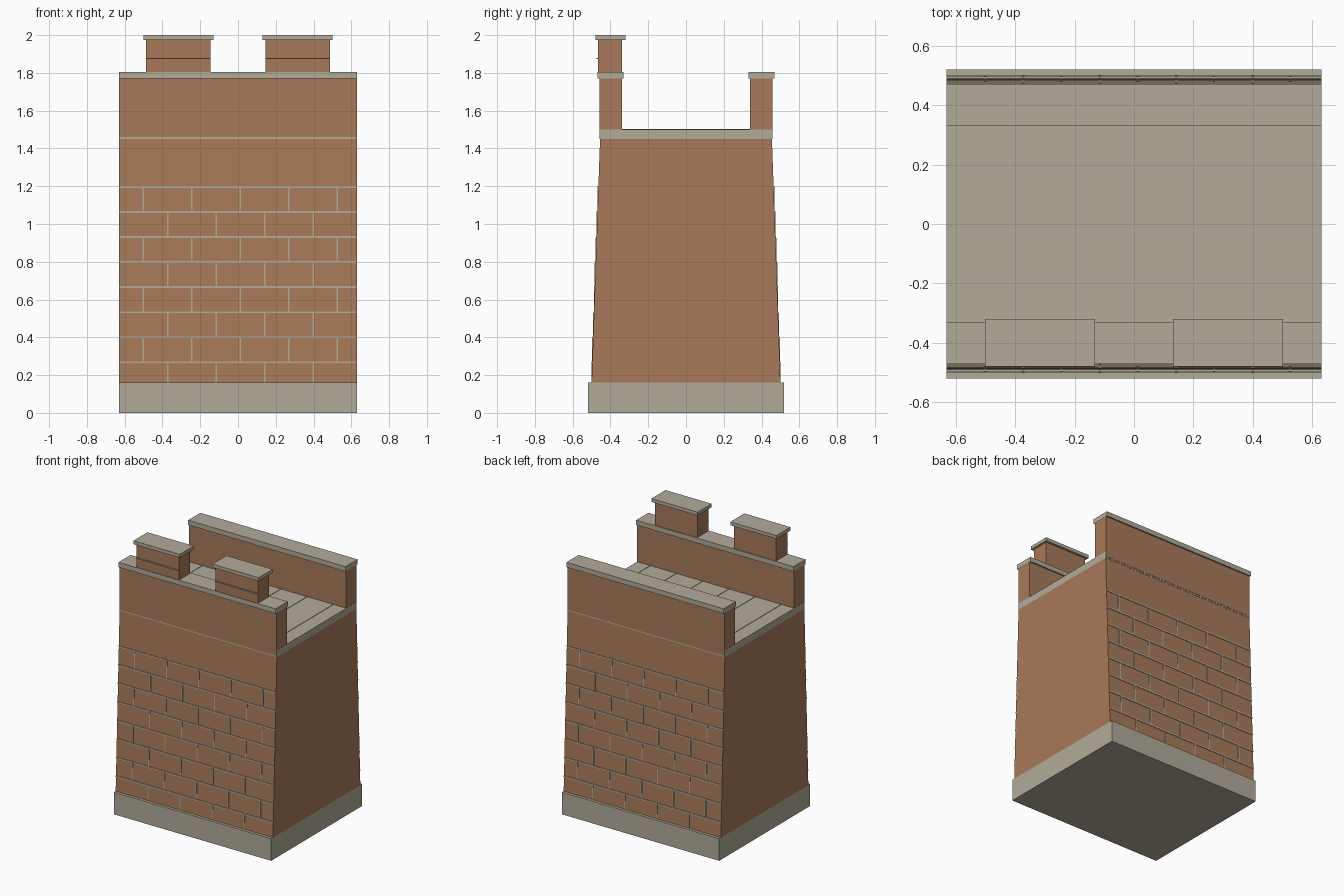
import bpy, bmesh

if "Cube" in bpy.data.objects:
    bpy.data.objects.remove(bpy.data.objects["Cube"])


def material(name, rgb):
    m = bpy.data.materials.new(name)
    m.diffuse_color = (*rgb, 1)
    m.use_nodes = True
    m.node_tree.nodes["Principled BSDF"].inputs["Base Color"].default_value = m.diffuse_color
    return m


BRICK = material("brick", (0.392, 0.195, 0.102))
STONE = material("pale_stone", (0.445, 0.407, 0.323))


def finish(name, bm, mat):
    me = bpy.data.meshes.new(name)
    bmesh.ops.recalc_face_normals(bm, faces=bm.faces)
    bm.to_mesh(me)
    bm.free()
    me.materials.append(mat)
    ob = bpy.data.objects.new(name, me)
    bpy.context.collection.objects.link(ob)
    return ob


def add_box(bm, x0, x1, y0, y1, z0, z1):
    for v in bmesh.ops.create_cube(bm, size=1)["verts"]:
        v.co = (x1 if v.co.x > 0 else x0,
                y1 if v.co.y > 0 else y0,
                z1 if v.co.z > 0 else z0)


def box(name, mat, *dims):
    bm = bmesh.new()
    add_box(bm, *dims)
    return finish(name, bm, mat)


W = 0.63                     # half length of the wall
Z0, Z1 = 0.16, 1.45          # battered body, bottom and top


def wall_y(z):
    """Half depth of the battered wall at height z."""
    return 0.50 + (0.455 - 0.50) * (z - Z0) / (Z1 - Z0)


# Plinth
box("plinth", STONE, -W, W, -0.52, 0.52, 0, Z0)

# Battered wall body
bm = bmesh.new()
add_box(bm, -W, W, -1, 1, Z0, Z1)
for v in bm.verts:
    v.co.y *= wall_y(v.co.z)
finish("wall_body", bm, BRICK)

# Mortar joints on the front and back
PITCH = 0.1325
beds, perps = bmesh.new(), bmesh.new()
for side in (-1, 1):
    for i in range(8):
        top = 0.268 + PITCH * i
        low = max(Z0, top - PITCH)
        y = wall_y(top) + 0.004
        add_box(beds, -W, W, *sorted((side * y, side * (y - 0.02))), top - 0.005, top + 0.005)
        start, count = (-0.372, 4) if i % 2 == 0 else (-0.502, 5)
        y = wall_y(low) + 0.001
        for k in range(count):
            x = start + 0.257 * k
            add_box(perps, x - 0.004, x + 0.004,
                    *sorted((side * y, side * (y - 0.02))), low, top - 0.005)
finish("bed_joints", beds, STONE)
finish("upright_joints", perps, STONE)

# Walkway slab with raised joint strips
box("walkway_slab", STONE, -W, W, -0.457, 0.457, Z1, 1.50)
bm = bmesh.new()
for k in range(6):
    x = -0.525 + 0.21 * k
    add_box(bm, x - 0.003, x + 0.003, -0.34, 0.34, 1.495, 1.503)
finish("walkway_joints", bm, STONE)

# Parapets and their copings
for name, s in (("front", -1), ("back", 1)):
    box(name + "_parapet", BRICK, -W + 0.001, W - 0.001,
        *sorted((s * 0.34, s * 0.459)), 1.46, 1.77)
    box(name + "_coping", STONE, -W, W, *sorted((s * 0.33, s * 0.469)), 1.77, 1.805)

# Merlons with caps and a thin joint on the front
for name, cx in (("left", -0.316), ("right", 0.316)):
    box(name + "_merlon", BRICK, cx - 0.17, cx + 0.17, -0.465, -0.338, 1.805, 1.975)
    box(name + "_merlon_cap", STONE, cx - 0.185, cx + 0.185, -0.48, -0.32, 1.975, 2.0)
    box(name + "_merlon_joint", STONE, cx - 0.168, cx + 0.168, -0.473, -0.46, 1.873, 1.878)
